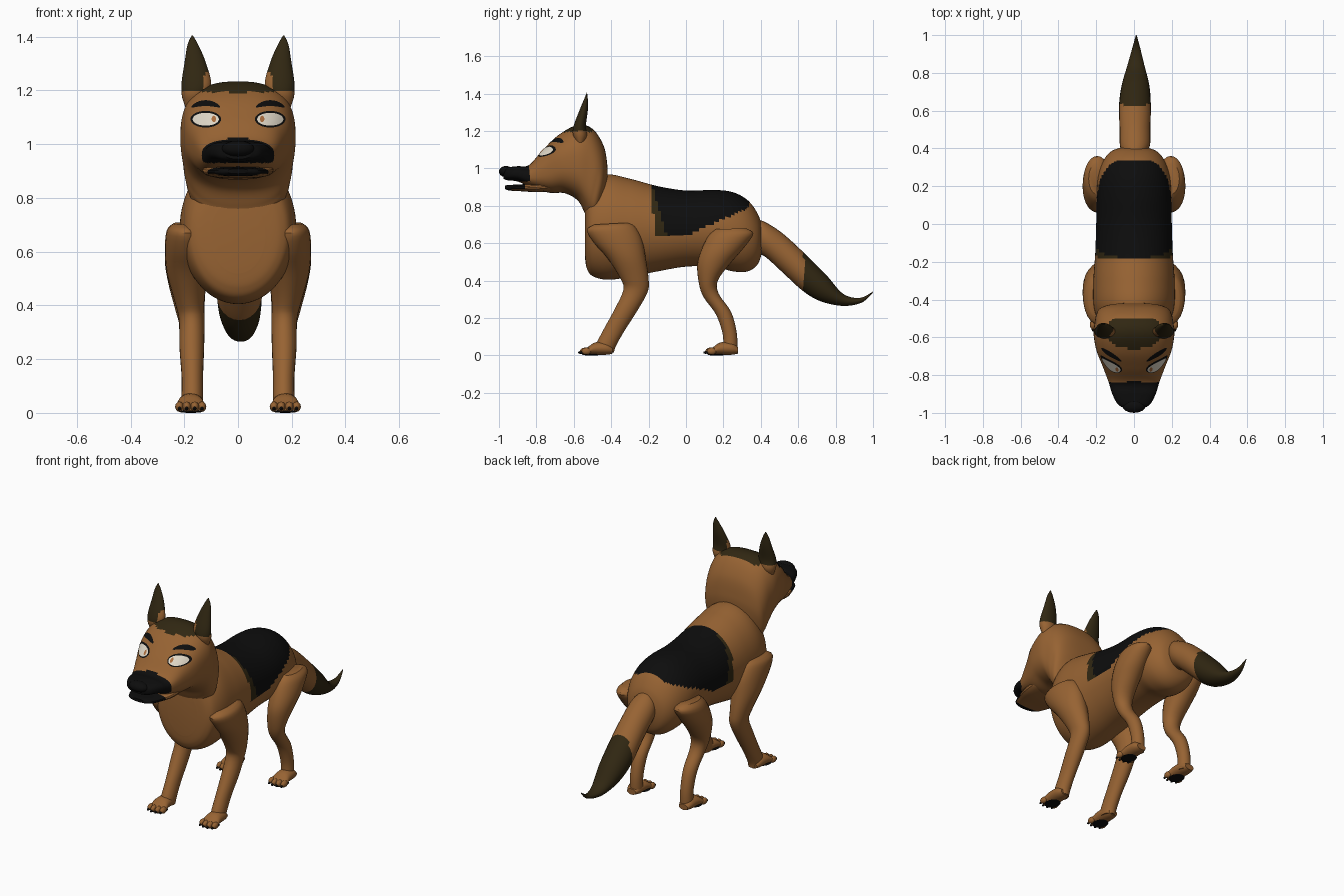
import bpy, bmesh, math
from mathutils import Vector
from mathutils.bvhtree import BVHTree

cube = bpy.data.objects.get("Cube")
if cube:
    bpy.data.objects.remove(cube)


def material(name, r, g, b):
    m = bpy.data.materials.new(name)
    m.use_nodes = True
    m.diffuse_color = (r, g, b, 1)
    node = m.node_tree.nodes["Principled BSDF"]
    node.inputs["Base Color"].default_value = (r, g, b, 1)
    node.inputs["Roughness"].default_value = 0.8
    return m


TAN = material("tan fur", 0.31, 0.125, 0.033)
DARK = material("dark brown fur", 0.03, 0.02, 0.006)
BLACK = material("black", 0.004, 0.004, 0.004)
WHITE = material("eye white", 0.75, 0.69, 0.58)
AMBER = material("amber iris", 0.42, 0.16, 0.05)


def finish(name, bm, rule):
    """Turn a bmesh into an object; rule gives the material for a face centre."""
    bmesh.ops.recalc_face_normals(bm, faces=bm.faces)
    me = bpy.data.meshes.new(name)
    slots = []
    for f in bm.faces:
        m = rule(f.calc_center_median()) if callable(rule) else rule
        if m not in slots:
            slots.append(m)
            me.materials.append(m)
        f.material_index = slots.index(m)
    bm.to_mesh(me)
    bm.free()
    ob = bpy.data.objects.new(name, me)
    bpy.context.collection.objects.link(ob)
    bpy.ops.object.select_all(action="DESELECT")
    ob.select_set(True)
    bpy.context.view_layer.objects.active = ob
    bpy.ops.object.shade_smooth_by_angle(angle=math.radians(35))
    return ob


def spline(rows, steps):
    """Catmull-Rom through rows of numbers."""
    out = []
    for i in range(len(rows) - 1):
        quad = [rows[min(max(i + k, 0), len(rows) - 1)] for k in (-1, 0, 1, 2)]
        for s in range(steps):
            t = s / steps
            out.append([b + t / 2 * (c - a + t * (2 * a - 5 * b + 4 * c - d + t * (3 * (b - c) + d - a)))
                        for a, b, c, d in zip(*quad)])
    return out + [list(rows[-1])]


def loft(name, rows, rule, side=1, n=24, steps=4, power=1.0):
    """Rows: centre x, half width, then y,z of two opposite edge points."""
    bm = bmesh.new()
    rings = []
    for x, w, ay, az, by, bz in spline(rows, steps):
        ring = []
        for k in range(n):
            a = math.tau * k / n
            c, s = (math.copysign(abs(v) ** power, v) for v in (math.cos(a), math.sin(a)))
            ring.append(bm.verts.new((side * (x + w * c),
                                      (ay + by) / 2 + (ay - by) / 2 * s,
                                      (az + bz) / 2 + (az - bz) / 2 * s)))
        rings.append(ring)
    for r, q in zip(rings, rings[1:]):
        for k in range(n):
            bm.faces.new((r[k], r[(k + 1) % n], q[(k + 1) % n], q[k]))
    bm.faces.new(rings[0])
    bm.faces.new(rings[-1])
    return finish(name, bm, rule)


def ball(name, centre, radii, mat):
    bm = bmesh.new()
    bmesh.ops.create_uvsphere(bm, u_segments=16, v_segments=10, radius=1)
    bmesh.ops.scale(bm, vec=radii, verts=bm.verts)
    bmesh.ops.translate(bm, vec=centre, verts=bm.verts)
    return finish(name, bm, mat)


# Torso with a black saddle edged in dark brown
def coat(c):
    edge = 0.9 - c.z
    if c.z < 0.64 + max(0, 0.45 * c.y) or c.y > 0.34 or c.y < -0.19 + 0.1 * edge:
        return TAN
    return BLACK if c.y > -0.18 + 0.3 * edge else DARK


loft("torso", [
    (0, .1, -.54, .8, -.54, .52), (0, .16, -.53, .87, -.53, .465),
    (0, .195, -.5, .93, -.5, .425), (0, .215, -.42, .968, -.42, .405),
    (0, .215, -.3, .945, -.3, .42), (0, .205, -.15, .905, -.15, .45),
    (0, .2, 0, .882, 0, .475), (0, .197, .15, .885, .15, .475),
    (0, .19, .25, .873, .25, .45), (0, .165, .33, .83, .33, .45),
    (0, .12, .385, .755, .385, .49), (0, .05, .41, .68, .41, .57)],
    coat, n=72, steps=9)


# Head and neck with dark crown and black muzzle
def face_colour(c):
    if c.y < -0.835 and c.z > 0.93:
        return BLACK
    return DARK if c.z > 1.193 and c.y < -0.5 else TAN


head = loft("head", [
    (0, .05, -.975, .99, -.975, .945), (0, .085, -.955, 1.005, -.955, .937),
    (0, .115, -.9, 1.012, -.9, .93), (0, .135, -.84, 1.018, -.83, .9),
    (0, .168, -.765, 1.1, -.73, .87), (0, .2, -.68, 1.18, -.65, .868),
    (0, .214, -.58, 1.232, -.58, .83), (0, .208, -.5, 1.212, -.545, .77),
    (0, .2, -.44, 1.12, -.53, .74), (0, .18, -.42, 1.01, -.5, .72),
    (0, .1, -.42, .94, -.45, .72)],
    face_colour, n=64, steps=7, power=.78)

# Lower jaw, parted from the muzzle
loft("lower_jaw", [
    (0, .04, -.968, .908, -.968, .89), (0, .08, -.945, .912, -.945, .882),
    (0, .108, -.88, .915, -.88, .878), (0, .13, -.8, .925, -.8, .873),
    (0, .13, -.7, .95, -.7, .875)],
    lambda c: BLACK if c.y < -.93 or (c.y < -.855 and c.z > .89) else TAN, power=.8)
ball("nose", (0, -.962, .983), (.062, .038, .03), BLACK)

# Tail with dark tip
loft("tail", [
    (0, .06, .36, .73, .36, .55), (.005, .08, .42, .715, .42, .53),
    (.005, .082, .52, .65, .51, .45), (.005, .084, .64, .54, .625, .345),
    (.008, .073, .75, .43, .72, .29), (.01, .045, .84, .33, .84, .265),
    (.012, .02, .93, .308, .94, .283), (.012, .002, 1, .342, 1, .337)],
    lambda c: DARK if c.y > .63 else TAN, steps=8)

FRONT_LEG = [
    (.2, .04, -.49, .7, -.31, .71), (.195, .07, -.53, .67, -.27, .69),
    (.195, .077, -.49, .6, -.235, .62), (.19, .075, -.42, .52, -.215, .52),
    (.18, .055, -.35, .41, -.2, .41), (.172, .048, -.335, .35, -.205, .34),
    (.172, .046, -.38, .25, -.26, .24), (.17, .04, -.44, .14, -.33, .13),
    (.17, .04, -.48, .06, -.375, .05), (.17, .036, -.48, .02, -.385, .015)]
HIND_LEG = [
    (.2, .04, .16, .675, .32, .68), (.195, .07, .12, .64, .36, .65),
    (.195, .077, .08, .56, .305, .57), (.19, .07, .06, .48, .235, .49),
    (.18, .055, .07, .38, .17, .4), (.172, .045, .095, .31, .175, .33),
    (.17, .04, .16, .22, .24, .235), (.17, .037, .195, .12, .27, .13),
    (.17, .037, .2, .05, .275, .045), (.17, .034, .205, .02, .27, .015)]
EAR = [
    (.17, .025, -.585, 1.14, -.55, 1.13), (.162, .047, -.605, 1.185, -.53, 1.175),
    (.155, .055, -.6, 1.23, -.535, 1.23), (.16, .038, -.57, 1.31, -.525, 1.31),
    (.168, .02, -.545, 1.37, -.525, 1.37), (.17, .002, -.531, 1.405, -.529, 1.405)]


def paw(label, side, toe):
    x = .176
    loft(label + "_paw", [
        (x, .03, toe + .182, .045, toe + .182, .01), (x, .043, toe + .15, .07, toe + .15, .004),
        (x, .048, toe + .09, .07, toe + .09, .004), (x, .053, toe + .05, .045, toe + .05, .004),
        (x, .045, toe + .025, .03, toe + .025, .008)], TAN, side)
    for i, dx in enumerate((-.042, -.015, .015, .042)):
        back = .03 + abs(dx) * .3
        ball(f"{label}_toe_{i}", (side * (x + dx), toe + back, .023), (.016, .026, .019), TAN)
        ball(f"{label}_claw_{i}", (side * (x + dx), toe + back - .025, .016), (.006, .012, .007), BLACK)
    ball(label + "_pad", (side * x, toe + .07, .004), (.042, .05, .004), BLACK)


def ear_colour(c):
    inner = c.z < 1.27 and abs(c.x) < .125 and c.y < -.55
    return TAN if c.z < 1.2 or inner else DARK


# Eye parts are thin plates laid onto the head
bm = bmesh.new()
bm.from_mesh(head.data)
surface = BVHTree.FromBMesh(bm)
bm.free()


def plate(name, x, z, rx, rz, mat, lift, bend=0.0, rings=4, n=28):
    bm = bmesh.new()

    def on_head(u, v):
        px, pz = x + rx * u, z + rz * v - bend * u * u
        hit = surface.ray_cast(Vector((px, -2, pz)), Vector((0, 1, 0)))[0]
        return bm.verts.new((px, (hit.y if hit else -.7) - lift, pz))

    loops = [[on_head(r / rings * math.cos(math.tau * k / n), r / rings * math.sin(math.tau * k / n))
              for k in range(n)] for r in range(1, rings + 1)]
    bm.faces.new(loops[0])
    for a, b in zip(loops, loops[1:]):
        for k in range(n):
            bm.faces.new((a[k], a[(k + 1) % n], b[(k + 1) % n], b[k]))
    bmesh.ops.recalc_face_normals(bm, faces=bm.faces)
    if sum(f.normal.y for f in bm.faces) > 0:
        bmesh.ops.reverse_faces(bm, faces=bm.faces)
    return finish(name, bm, mat)


# Paired parts
for label, side in (("left", 1), ("right", -1)):
    loft(label + "_front_leg", FRONT_LEG, TAN, side)
    loft(label + "_hind_leg", HIND_LEG, TAN, side)
    paw(label + "_front", side, -.575)
    paw(label + "_hind", side, .095)
    loft(label + "_ear", EAR, ear_colour, side, steps=6)
    plate(label + "_eye_rim", side * .12, 1.093, .057, .031, BLACK, .004)
    plate(label + "_eye", side * .12, 1.093, .049, .024, WHITE, .008)
    plate(label + "_iris", side * .09, 1.094, .008, .012, AMBER, .011)
    plate(label + "_brow", side * .12, 1.153, .054, .011, BLACK, .005, bend=.014)
